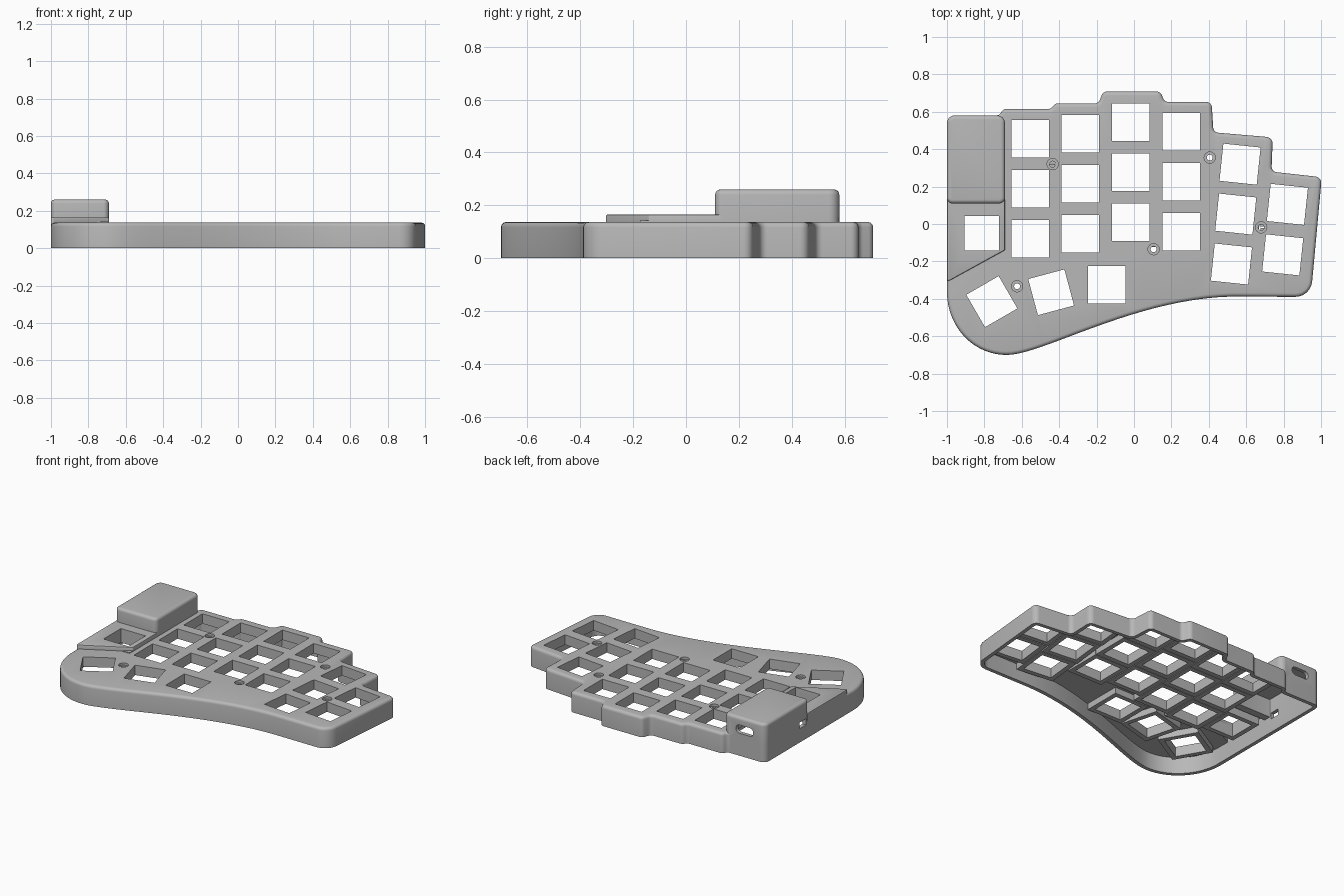
import bpy, bmesh, math
from mathutils import Vector, Matrix
from mathutils.geometry import interpolate_bezier

if "Cube" in bpy.data.objects:
    bpy.data.objects.remove(bpy.data.objects["Cube"])

TOP, WALL, BEVEL = 0.137, 0.025, 0.02
UNDER = TOP - WALL

grey = bpy.data.materials.new("matte_grey")
grey.use_nodes = True
grey.diffuse_color = (0.48, 0.48, 0.48, 1)
grey.node_tree.nodes["Principled BSDF"].inputs["Base Color"].default_value = (0.48, 0.48, 0.48, 1)


def rounded(corners, steps=6):
    """Turn (x, y, radius) corners into a counter-clockwise outline with arcs."""
    out = []
    for i, (x, y, r) in enumerate(corners):
        p = Vector((x, y))
        if r == 0:
            out.append(p)
            continue
        a = (Vector(corners[i - 1][:2]) - p).normalized()
        b = (Vector(corners[(i + 1) % len(corners)][:2]) - p).normalized()
        half = a.angle(b) / 2
        centre = p + (a + b).normalized() * (r / math.sin(half))
        start = p + a * (r / math.tan(half)) - centre
        end = p + b * (r / math.tan(half)) - centre
        sweep = math.atan2(start.cross(end), start.dot(end))
        for k in range(steps + 1):
            out.append(centre + Matrix.Rotation(sweep * k / steps, 2) @ start)
    area = sum(out[i - 1].cross(out[i]) for i in range(len(out)))
    return out if area > 0 else out[::-1]


def inset(points, d):
    """Move an outline inward by d."""
    out = []
    for i, p in enumerate(points):
        e1 = (p - points[i - 1]).normalized()
        e2 = (points[(i + 1) % len(points)] - p).normalized()
        n1, n2 = Vector((-e1.y, e1.x)), Vector((-e2.y, e2.x))
        out.append(p + (n1 + n2) * (d / (1 + n1.dot(n2))))
    return out


def stack(bm, points, rings, matrix=Matrix(), closed=False):
    """Loft an outline through (inset, z) rings; cap it, or close it as a tube."""
    loops = [[bm.verts.new(matrix @ Vector((p.x, p.y, z))) for p in inset(points, d)]
             for d, z in rings]
    n = len(points)
    pairs = list(zip(loops, loops[1:]))
    if closed:
        pairs.append((loops[-1], loops[0]))
    else:
        bm.faces.new(loops[0][::-1])
        bm.faces.new(loops[-1])
    for lo, hi in pairs:
        for i in range(n):
            j = (i + 1) % n
            bm.faces.new((lo[i], lo[j], hi[j], hi[i]))


def finish(name, bm):
    bmesh.ops.recalc_face_normals(bm, faces=bm.faces)
    mesh = bpy.data.meshes.new(name)
    bm.to_mesh(mesh)
    bm.free()
    mesh.materials.append(grey)
    ob = bpy.data.objects.new(name, mesh)
    bpy.context.collection.objects.link(ob)
    return ob


def solid(name, points, rings, matrix=Matrix()):
    bm = bmesh.new()
    stack(bm, points, rings, matrix)
    return finish(name, bm)


def combine(target, other, operation):
    bpy.context.view_layer.objects.active = target
    mod = target.modifiers.new(other.name, 'BOOLEAN')
    mod.object, mod.operation, mod.solver = other, operation, 'EXACT'
    bpy.ops.object.modifier_apply(modifier=mod.name)
    bpy.data.objects.remove(other)


def soft(z0, z1, r=BEVEL, steps=4):
    """Rings for a straight wall ending in a rounded top edge."""
    arc = [math.pi / 2 * k / steps for k in range(steps + 1)]
    return [(0, z0)] + [(r - r * math.cos(t), z1 - r + r * math.sin(t)) for t in arc]


def square(size):
    h = size / 2
    return [Vector(c) for c in ((-h, -h), (h, -h), (h, h), (-h, h))]


# Case outline: stepped back edge, slanted side and flowing front edge
R = 0.03
corners = [(-1, .58, .04), (-.72, .58, R), (-.70, .615, R), (-.445, .615, R), (-.42, .645, R),
           (-.19, .645, R), (-.165, .708, R), (.14, .708, R), (.165, .652, R), (.415, .652, R),
           (.425, .49, R), (.742, .463, .035), (.735, .28, R), (1.004, .25, .035), (.945, -.39, .09)]
front = [[(.6, -.388), (.05, -.37), (-.48, -.70), (-.68, -.70)],
         [(-.68, -.70), (-.86, -.70), (-1, -.55), (-1, -.36)]]
for curve in front:
    pts = interpolate_bezier(*[Vector((*p, 0)) for p in curve], 24)
    corners += [(p.x, p.y, 0) for p in pts[(1 if curve is front[1] else 0):]]
outline = rounded(corners)

# Controller box and the low step in front of it
box = rounded([(-1, .58, .04), (-.69, .58, .04), (-.69, .11, .03), (-1, .11, .03)])
step = rounded([(-1, .13, 0), (-.69, .13, 0), (-.69, -.14, .01), (-1, -.31, .01)])
step_in = rounded([(-1, .11, 0), (-.69, .11, 0), (-.69, -.14, 0), (-1, -.31, 0)])

case = solid("keyboard_case", outline, soft(0, TOP))
combine(case, solid("box", box, soft(.05, .26)), 'UNION')
combine(case, solid("step", step, soft(.05, .165, .006, 2)), 'UNION')

# Hollow interior, open underneath
combine(case, solid("hollow", outline, [(WALL, -.02), (WALL, UNDER)]), 'DIFFERENCE')
combine(case, solid("box_hollow", box, [(WALL, .03), (WALL, .235)]), 'DIFFERENCE')
combine(case, solid("step_hollow", step_in, [(WALL, .03), (WALL, .142)]), 'DIFFERENCE')

# Key positions: straight columns, tilted columns, thumb arc
keys = [(x, top - i * .267, 0) for x, top in ((-.555, .455), (-.287, .482), (-.018, .543), (.252, .493))
        for i in range(3)]
keys += [(.567 - i * .023, .32 - i * .267, -6) for i in range(3)]
keys += [(.82 - i * .025, .105 - i * .27, -6) for i in range(2)]
keys += [(-.76, -.415, 30), (-.443, -.365, 15), (-.145, -.325, 0)]
KEY, RIM = 0.2, 0.032


def place(x, y, angle):
    return Matrix.Translation((x, y, 0)) @ Matrix.Rotation(math.radians(angle), 4, 'Z')


holes, collars = bmesh.new(), bmesh.new()
spots = [(place(*k), KEY, UNDER) for k in keys] + [(place(-.815, -.05, 0), .185, .142)]
for m, size, under in spots:
    stack(holes, square(size), [(0, .02), (0, .3)], m)
    stack(collars, square(size), [(0, .07), (-RIM, .07), (-RIM, under), (0, under)], m, closed=True)

# Countersunk screw holes
disc = [Vector((.03 * math.cos(t), .03 * math.sin(t))) for t in
        [math.tau * k / 24 for k in range(24)]]
for x, y in ((-.435, .32), (.405, .355), (.68, -.018), (.105, -.135), (-.625, -.333)):
    stack(holes, disc, [(.014, .02), (.014, .122), (0, .122), (0, .2)], place(x, y, 0))
combine(case, finish("holes", holes), 'DIFFERENCE')

# Cable slot in the back of the box and a switch opening in its side
slot = rounded([(-.065, -.028, .027), (.065, -.028, .027), (.065, .028, .027), (-.065, .028, .027)])
turn = Matrix.Translation((-.845, .58, .18)) @ Matrix.Rotation(math.pi / 2, 4, 'X')
combine(case, solid("slot", slot, [(0, -.06), (0, .06)], turn), 'DIFFERENCE')
port = [Vector((p.x, p.y * .6)) for p in square(.07)]
turn = Matrix.Translation((-1, .18, .115)) @ Matrix.Rotation(math.pi / 2, 4, 'Z') \
    @ Matrix.Rotation(math.pi / 2, 4, 'X')
combine(case, solid("port", port, [(0, -.06), (0, .06)], turn), 'DIFFERENCE')

# Collars around the key holes under the plate
finish("key_collars", collars)

bpy.ops.object.select_all(action='DESELECT')
case.select_set(True)
bpy.context.view_layer.objects.active = case
bpy.ops.object.shade_smooth_by_angle(angle=math.radians(30))
